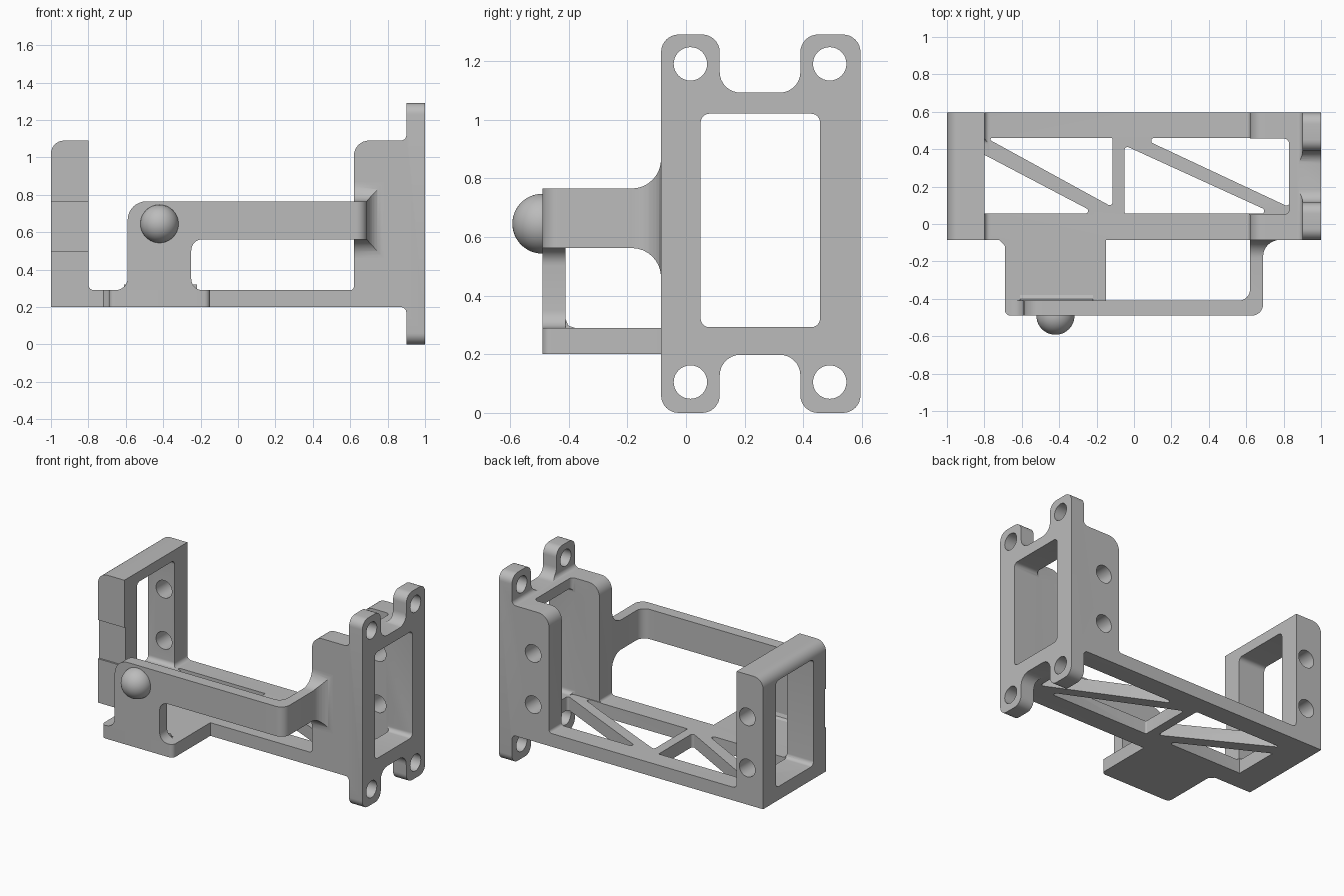
import bpy, bmesh, math
from mathutils import Vector

if "Cube" in bpy.data.objects:
    bpy.data.objects.remove(bpy.data.objects["Cube"], do_unlink=True)

grey = bpy.data.materials.new("plain grey")
grey.use_nodes = True
colour = (0.5, 0.5, 0.5, 1)
grey.diffuse_color = colour
grey.node_tree.nodes["Principled BSDF"].inputs["Base Color"].default_value = colour


def rounded(points, steps=8):
    """Outline of (u, v, radius) corners turned into a polygon with arcs."""
    out = []
    for i, (u, v, r) in enumerate(points):
        p = Vector((u, v))
        if r == 0:
            out.append(p)
            continue
        a = (Vector(points[i - 1][:2]) - p).normalized()
        b = (Vector(points[(i + 1) % len(points)][:2]) - p).normalized()
        half = a.angle(b) / 2
        centre = p + (a + b).normalized() * r / math.sin(half)
        start = p + a * r / math.tan(half) - centre
        end = p + b * r / math.tan(half) - centre
        sweep = math.pi - 2 * half
        for k in range(steps + 1):
            t = k / steps
            out.append(centre + (start * math.sin((1 - t) * sweep)
                                 + end * math.sin(t * sweep)) / math.sin(sweep))
    return out


def prism(name, axis, low, high, points):
    """Extrude a rounded outline along x, y or z."""
    place = {"x": lambda p, w: (w, p.x, p.y),
             "y": lambda p, w: (p.x, w, p.y),
             "z": lambda p, w: (p.x, p.y, w)}[axis]
    outline = rounded(points)
    bm = bmesh.new()
    ends = [[bm.verts.new(place(p, w)) for p in outline] for w in (low, high)]
    bm.faces.new(ends[0])
    bm.faces.new(ends[1])
    n = len(outline)
    for i in range(n):
        j = (i + 1) % n
        bm.faces.new((ends[0][i], ends[0][j], ends[1][j], ends[1][i]))
    bmesh.ops.recalc_face_normals(bm, faces=bm.faces)
    mesh = bpy.data.meshes.new(name)
    bm.to_mesh(mesh)
    bm.free()
    ob = bpy.data.objects.new(name, mesh)
    bpy.context.collection.objects.link(ob)
    mesh.materials.append(grey)
    return ob


def rect(u0, u1, v0, v1, r=0):
    return [(u0, v0, r), (u1, v0, r), (u1, v1, r), (u0, v1, r)]


def hole(u, v, r):
    return [(u + r * math.cos(k * math.pi / 16), v + r * math.sin(k * math.pi / 16), 0)
            for k in range(32)]


def combine(ob, tools, operation):
    """Apply a boolean with each tool, then remove the tools."""
    for tool in tools:
        tool.hide_render = True
        mod = ob.modifiers.new("shape", "BOOLEAN")
        mod.operation = operation
        mod.solver = "EXACT"
        mod.object = tool
    graph = bpy.context.evaluated_depsgraph_get()
    mesh = bpy.data.meshes.new_from_object(ob.evaluated_get(graph))
    ob.modifiers.clear()
    ob.data = mesh
    for tool in tools:
        bpy.data.objects.remove(tool, do_unlink=True)


# Frame: side profile trimmed by the four-eared end outline
FRONT, BACK = -0.085, 0.595
frame = prism("frame", "y", -0.3, 0.8, [
    (-1, 0.2, 0), (0.9, 0.2, 0.03), (0.9, -0.1, 0), (1, -0.1, 0), (1, 1.4, 0),
    (0.9, 1.4, 0), (0.9, 1.09, 0.03), (0.62, 1.09, 0.08), (0.62, 0.29, 0.02),
    (-0.8, 0.29, 0.03), (-0.8, 1.09, 0), (-1, 1.09, 0.07)])
ears = prism("ear_outline", "x", -1.2, 1.2, [
    (FRONT, 0, 0.06), (0.115, 0, 0.06), (0.115, 0.198, 0.07), (0.39, 0.198, 0.07),
    (0.39, 0, 0.06), (BACK, 0, 0.06), (BACK, 1.29, 0.06), (0.39, 1.29, 0.06),
    (0.39, 1.092, 0.07), (0.115, 1.092, 0.07), (0.115, 1.29, 0.06), (FRONT, 1.29, 0.06)])
combine(frame, [ears], "INTERSECT")

# End windows, open pocket in the tall end and recess on the far post
cutters = [
    prism("window", "x", -1.2, 1.2, rect(0.05, 0.457, 0.292, 1.02, 0.03)),
    prism("pocket", "z", 0.292, 1.3, rect(0.4, 0.83, 0.05, 0.457, 0.03)),
    prism("recess", "y", -0.3, -0.073, rect(-1.1, -0.79, 0.5, 0.765))]

# Screw holes through ears and back walls
for z in (0.105, 1.19):
    for y in (0.015, 0.49):
        cutters.append(prism("ear_hole", "x", 0.8, 1.2, hole(y, z, 0.057)))
for x in (-0.88, 0.74):
    for z in (0.45, 0.8):
        cutters.append(prism("wall_hole", "y", 0.3, 0.8, hole(x, z, 0.06)))

# Triangular openings that leave diagonal braces in the floor
for tri in ([(-0.79, 0.46, 0.008), (-0.115, 0.46, 0.008), (-0.115, 0.09, 0.015)],
            [(-0.8, 0.37, 0), (-0.8, 0.055, 0), (-0.2, 0.055, 0.015)],
            [(0.04, 0.46, 0.015), (0.83, 0.46, 0.03), (0.83, 0.09, 0.015)],
            [(-0.05, 0.42, 0.015), (-0.05, 0.055, 0.008), (0.75, 0.055, 0.015)]):
    cutters.append(prism("floor_opening", "z", 0.1, 0.35, tri))
combine(frame, cutters, "DIFFERENCE")

# Foot plate in front of the floor
foot = prism("foot_plate", "z", 0.2, 0.29, [
    (-0.72, FRONT, 0), (-0.69, -0.115, 0.02), (-0.69, -0.49, 0.03),
    (-0.15, -0.49, 0.03), (-0.15, FRONT, 0)])

# Upright leg and straight arm
arm = prism("front_arm", "y", -0.49, -0.41, [
    (-0.66, 0.29, 0), (-0.59, 0.29, 0.065), (-0.59, 0.765, 0.1), (0.5, 0.765, 0),
    (0.5, 0.562, 0), (-0.25, 0.562, 0.06), (-0.25, 0.29, 0.06), (-0.18, 0.29, 0)])

# Small fillet behind the leg
leg_fillet = prism("leg_fillet", "x", -0.61, -0.22, [
    (-0.41, 0.29, 0), (-0.38, 0.29, 0), (-0.402, 0.298, 0), (-0.41, 0.32, 0)])

# Arm return, flaring where it meets the frame
arm_return = prism("arm_return", "z", 0.3, 1, [
    (0.5, -0.49, 0), (0.69, -0.49, 0.06), (0.69, FRONT, 0.09), (0.9, FRONT, 0),
    (0.9, -0.07, 0), (0.62, -0.07, 0), (0.62, -0.41, 0.06), (0.5, -0.41, 0)])
flare = prism("flare_outline", "x", 0.4, 0.8, [
    (-0.6, 0.562, 0), (FRONT, 0.562, 0.1), (FRONT, 0.4, 0),
    (-0.075, 0.4, 0), (-0.075, 0.93, 0), (FRONT, 0.93, 0),
    (FRONT, 0.765, 0.1), (-0.6, 0.765, 0)])
combine(arm_return, [flare], "INTERSECT")

# Round knob on the arm
bpy.ops.mesh.primitive_uv_sphere_add(segments=48, ring_count=24, radius=0.102,
                                     location=(-0.42, -0.49, 0.645))
knob = bpy.context.object
knob.name = "knob"
knob.data.materials.append(grey)
cap = prism("knob_limit", "y", -0.45, -0.3, rect(-0.6, -0.2, 0.5, 0.8))
combine(knob, [cap], "DIFFERENCE")

# Smooth shading with sharp edges kept
for ob in (frame, foot, arm, leg_fillet, arm_return, knob):
    bpy.ops.object.select_all(action="DESELECT")
    ob.select_set(True)
    bpy.context.view_layer.objects.active = ob
    bpy.ops.object.shade_smooth_by_angle(angle=math.radians(30))
